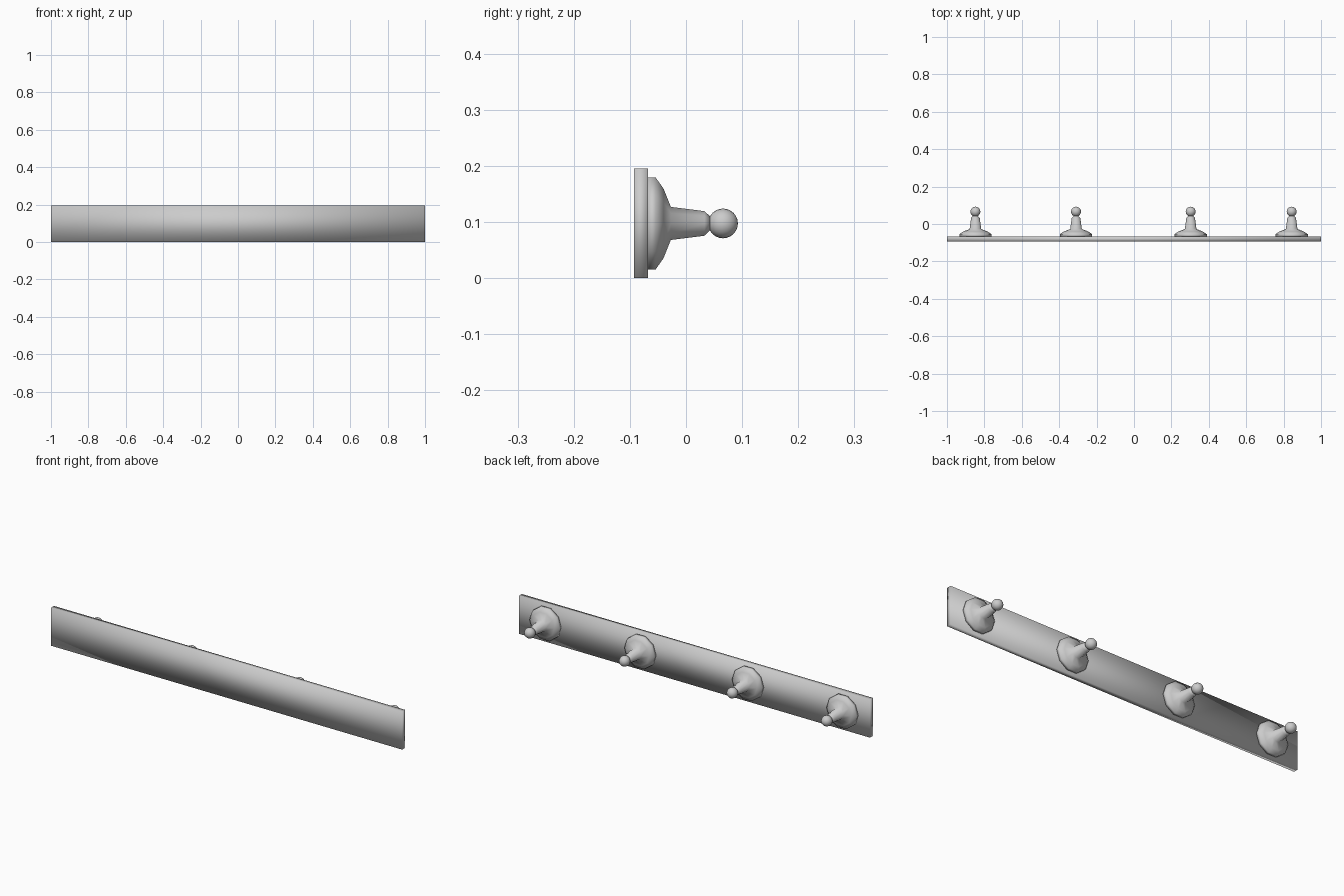
import bpy, bmesh, math
from mathutils import Matrix

cube = bpy.data.objects.get("Cube")
if cube:
    bpy.data.objects.remove(cube, do_unlink=True)

# One grey finish for every part
grey = bpy.data.materials.new("plain_grey")
grey.use_nodes = True
colour = (0.6, 0.6, 0.6, 1)
grey.diffuse_color = colour
grey.node_tree.nodes["Principled BSDF"].inputs["Base Color"].default_value = colour

MID_Z = 0.0975


def add_part(name, bm, location):
    bmesh.ops.recalc_face_normals(bm, faces=bm.faces)
    for face in bm.faces:
        face.smooth = True
    mesh = bpy.data.meshes.new(name)
    bm.to_mesh(mesh)
    bm.free()
    mesh.materials.append(grey)
    part = bpy.data.objects.new(name, mesh)
    part.location = location
    bpy.context.collection.objects.link(part)


def lathe(bm, profile, sides):
    """Spin (distance along y, radius) pairs around the y axis."""
    rings = []
    for y, r in profile:
        angles = [2 * math.pi * i / sides for i in range(sides)]
        rings.append([bm.verts.new((r * math.cos(a), y, r * math.sin(a))) for a in angles])
    for a, b in zip(rings, rings[1:]):
        for i in range(sides):
            j = (i + 1) % sides
            bm.faces.new((a[i], a[j], b[j], b[i]))
    bm.faces.new(rings[0])
    bm.faces.new(rings[-1])


# Backing board, softly shaded across its corners
bm = bmesh.new()
bmesh.ops.create_cube(bm, size=1, matrix=Matrix.Diagonal((2, 0.025, 0.195, 1)))
add_part("board", bm, (0, -0.0805, MID_Z))

# Turned pegs: flared base, tapering stem, narrow neck
PEG = [(-0.068, 0.086), (-0.054, 0.086), (-0.040, 0.065),
       (-0.027, 0.031), (0.033, 0.023), (0.043, 0.013)]
for number, x in enumerate((-0.848, -0.31, 0.303, 0.843), 1):
    bm = bmesh.new()
    lathe(bm, PEG, 10)
    add_part(f"peg_{number}", bm, (x, 0, MID_Z))

    # Round knob on the end of the peg
    bm = bmesh.new()
    bmesh.ops.create_uvsphere(bm, u_segments=20, v_segments=12, radius=0.0265,
                              matrix=Matrix.Rotation(math.pi / 2, 4, "X"))
    add_part(f"knob_{number}", bm, (x, 0.066, MID_Z))
